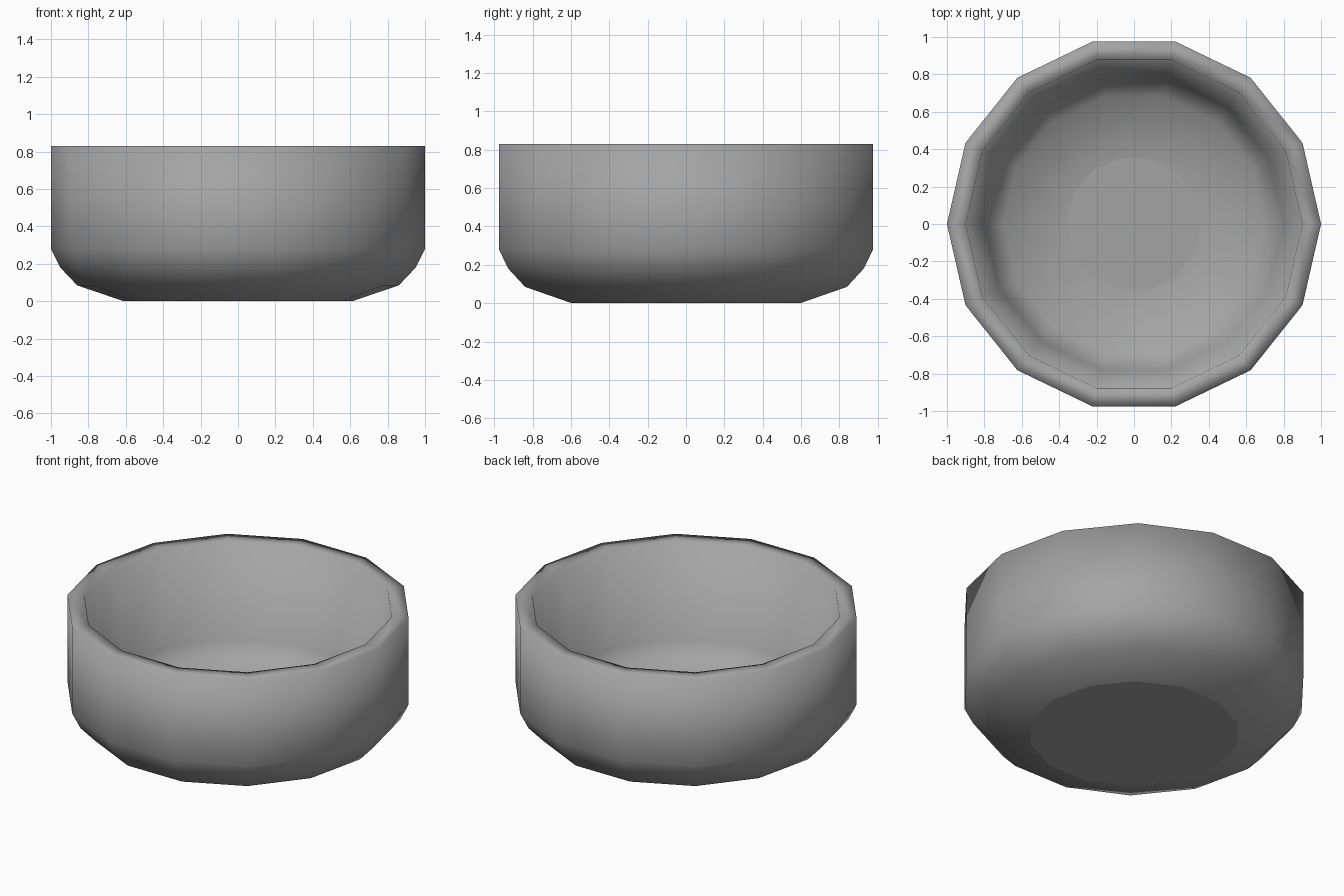
import bpy, bmesh, math

if "Cube" in bpy.data.objects:
    bpy.data.objects.remove(bpy.data.objects["Cube"], do_unlink=True)

SIDES = 14

# Single stone-grey material
grey = bpy.data.materials.new("stone_grey")
grey.use_nodes = True
colour = (0.37, 0.37, 0.37, 1)
grey.diffuse_color = colour
bsdf = next(n for n in grey.node_tree.nodes if n.type == 'BSDF_PRINCIPLED')
bsdf.inputs["Base Color"].default_value = colour


def lathe(name, profile, material):
    """Revolve (radius, height) points, with crisp flat caps on both ends."""
    bm = bmesh.new()
    rings = []
    for r, z in profile:
        angles = [math.tau * i / SIDES for i in range(SIDES)]
        rings.append([bm.verts.new((r * math.cos(a), r * math.sin(a), z)) for a in angles])
    for low, high in zip(rings, rings[1:]):
        for i in range(SIDES):
            j = (i + 1) % SIDES
            face = bm.faces.new((low[i], low[j], high[j], high[i]))
            face.smooth = True
    # Flat caps and steep corners stay sharp
    caps = [bm.faces.new(rings[0][::-1]), bm.faces.new(rings[-1])]
    for edge in bm.edges:
        is_cap = any(f in caps for f in edge.link_faces)
        edge.smooth = not is_cap and edge.calc_face_angle() < math.radians(65)
    mesh = bpy.data.meshes.new(name)
    bm.to_mesh(mesh)
    bm.free()
    mesh.materials.append(material)
    obj = bpy.data.objects.new(name, mesh)
    bpy.context.collection.objects.link(obj)
    return obj


# Bowl: underside, rounded outer wall, flat rim, tapering inner wall and floor
outside = [(0.61, 0), (0.86, 0.085), (0.95, 0.18), (1, 0.28), (1, 0.83)]
inside = [(0.9, 0.83), (0.8, 0.25), (0.7, 0.14), (0.36, 0.1)]
lathe("bowl", outside + inside, grey)
